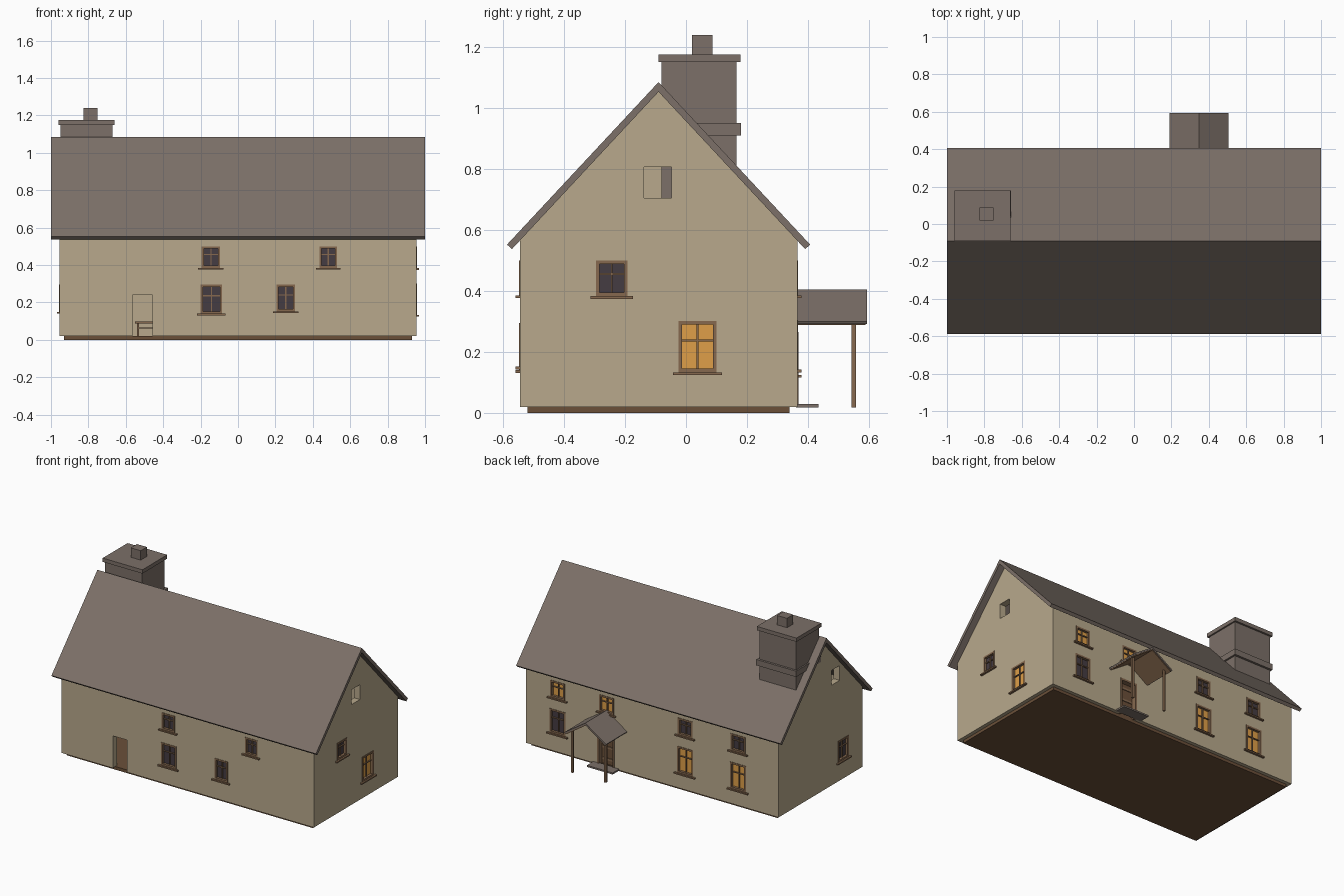
import bpy, bmesh
from mathutils import Vector

if "Cube" in bpy.data.objects:
    bpy.data.objects.remove(bpy.data.objects["Cube"])


def material(name, hexcode):
    m = bpy.data.materials.new(name)
    rgb = [int(hexcode[i:i + 2], 16) / 255 for i in (0, 2, 4)]
    m.diffuse_color = [((c + 0.055) / 1.055) ** 2.4 for c in rgb] + [1]
    m.use_nodes = True
    m.node_tree.nodes["Principled BSDF"].inputs["Base Color"].default_value = m.diffuse_color
    return m


PLASTER = material("plaster", "b8a98c")
SLATE = material("slate", "7c7068")
WOOD = material("wood", "86694f")
FLOOR = material("floor", "6b5039")
DARK = material("dark_glass", "453c42")
LIT = material("lit_glass", "df9f48")


def finish(name, bm, mat):
    bmesh.ops.recalc_face_normals(bm, faces=bm.faces[:])
    me = bpy.data.meshes.new(name)
    bm.to_mesh(me)
    bm.free()
    ob = bpy.data.objects.new(name, me)
    bpy.context.collection.objects.link(ob)
    if mat:
        me.materials.append(mat)
    return ob


def boxes(name, spans, mat=None):
    """One object from boxes, each span = (x0, x1, y0, y1, z0, z1)."""
    bm = bmesh.new()
    for x0, x1, y0, y1, z0, z1 in spans:
        vs = bmesh.ops.create_cube(bm, size=1)["verts"]
        for v in vs:
            v.co = Vector(((x0 + x1) / 2 + v.co.x * (x1 - x0),
                           (y0 + y1) / 2 + v.co.y * (y1 - y0),
                           (z0 + z1) / 2 + v.co.z * (z1 - z0)))
    return finish(name, bm, mat)


def prism(name, profile, a, b, axis, mat):
    """Extrude a (u, z) profile from a to b along x or y."""
    bm = bmesh.new()
    place = (lambda u, z: (a, u, z)) if axis == "x" else (lambda u, z: (u, a, z))
    face = bm.faces.new([bm.verts.new(place(u, z)) for u, z in profile])
    new = bmesh.ops.extrude_face_region(bm, geom=[face])["geom"]
    vec = (b - a, 0, 0) if axis == "x" else (0, b - a, 0)
    bmesh.ops.translate(bm, vec=vec, verts=[v for v in new if isinstance(v, bmesh.types.BMVert)])
    return finish(name, bm, mat)


# House extents
X, Y0, Y1, RIDGE = 0.955, -0.545, 0.365, -0.09
cuts = []


def span(side, u0, u1, d0, d1, z0, z1):
    """Box on a wall: u along the wall, d outward from its outer face."""
    if side == "front":
        return (u0, u1, Y0 - d1, Y0 - d0, z0, z1)
    if side == "back":
        return (u0, u1, Y1 + d0, Y1 + d1, z0, z1)
    if side == "right":
        return (X + d0, X + d1, u0, u1, z0, z1)
    return (-X - d1, -X - d0, u0, u1, z0, z1)


def window(side, u0, u1, z0, z1, glass):
    cuts.append(span(side, u0, u1, -0.1, 0.05, z0, z1))
    t, m, zm, w = 0.012, (u0 + u1) / 2, z0 + (z1 - z0) * 0.62, 0.003
    fr = [(u0, u0 + t, z0, z1), (u1 - t, u1, z0, z1),
          (u0 + t, u1 - t, z1 - t, z1), (u0 + t, u1 - t, z0, z0 + t)]
    bars = [(m - w, m + w, z0 + t, z1 - t), (u0 + t, u1 - t, zm - w, zm + w)]
    parts = [span(side, a, b, -0.045, 0.003, c, d) for a, b, c, d in fr]
    parts += [span(side, a, b, -0.022, -0.006, c, d) for a, b, c, d in bars]
    parts.append(span(side, u0 - 0.018, u1 + 0.018, -0.02, 0.014, z0 - 0.009, z0))
    boxes(side + "_window_frame", parts, WOOD)
    boxes(side + "_window_glass", [span(side, u0 + t, u1 - t, -0.02, -0.014, z0 + t, z1 - t)], glass)


# Windows
window("front", -0.195, -0.095, 0.385, 0.5, DARK)
window("front", 0.435, 0.53, 0.385, 0.5, DARK)
window("front", -0.2, -0.085, 0.14, 0.295, DARK)
window("front", 0.205, 0.305, 0.152, 0.295, DARK)
for x, hi, lo, z in ((0.715, LIT, DARK, 0.142), (-0.25, DARK, LIT, 0.125), (-0.65, DARK, LIT, 0.125)):
    window("back", x - 0.055, x + 0.055, 0.385, 0.5, hi)
    window("back", x - 0.06, x + 0.06, z, 0.305, lo)
window("back", 0.29, 0.4, 0.385, 0.5, LIT)
window("right", -0.295, -0.192, 0.383, 0.5, DARK)
window("right", -0.025, 0.1, 0.133, 0.302, LIT)
window("left", -0.39, -0.28, 0.15, 0.295, DARK)

# Door openings and gable vents
cuts += [span("front", -0.565, -0.457, -0.1, 0.05, 0.0, 0.24),
         span("back", 0.285, 0.415, -0.1, 0.05, 0.0, 0.265),
         span("right", -0.138, -0.047, -0.1, 0.05, 0.705, 0.806),
         span("left", -0.295, -0.205, -0.1, 0.05, 0.705, 0.806)]

# Hollow walls with openings cut out
walls = prism("walls", [(Y0, 0.02), (Y1, 0.02), (Y1, 0.57), (RIDGE, 1.055), (Y0, 0.57)], -X, X, "x", PLASTER)
room = boxes("room_cutter", [(-X + 0.045, X - 0.045, Y0 + 0.045, Y1 - 0.045, -1, 2)])
openings = boxes("opening_cutter", cuts)
for cutter in (room, openings):
    cutter.hide_render = True
    mod = walls.modifiers.new("cut", "BOOLEAN")
    mod.operation, mod.solver, mod.object = "DIFFERENCE", "EXACT", cutter
evaluated = walls.evaluated_get(bpy.context.evaluated_depsgraph_get())
baked = bpy.data.meshes.new_from_object(evaluated)
walls.modifiers.clear()
walls.data = baked
walls.data.materials.clear()
walls.data.materials.append(PLASTER)
for cutter in (room, openings):
    bpy.data.objects.remove(cutter)

# Floor slab
boxes("floor", [(-0.93, 0.93, -0.52, 0.34, 0.0, 0.0215)], FLOOR)

# Main roof, one slab per slope
for name, s in (("roof_front", -1), ("roof_back", 1)):
    prism(name, [(RIDGE, 1.085), (RIDGE + s * 0.497, 0.552), (RIDGE + s * 0.481, 0.537), (RIDGE, 1.053)],
          -1, 1, "x", SLATE)

# Chimney
boxes("chimney_stack", [(-0.948, -0.67, -0.08, 0.165, 0.02, 1.15)], SLATE)
boxes("chimney_band", [(-0.958, -0.657, -0.09, 0.18, 0.91, 0.95)], SLATE)
boxes("chimney_cap", [(-0.96, -0.66, -0.09, 0.178, 1.15, 1.176)], SLATE)
boxes("chimney_pot", [(-0.825, -0.75, 0.02, 0.087, 1.176, 1.24)], SLATE)

# Back door, recessed in its frame
boxes("door_frame", [span("back", 0.285, 0.299, -0.045, 0.004, 0.021, 0.265),
                     span("back", 0.401, 0.415, -0.045, 0.004, 0.021, 0.265),
                     span("back", 0.299, 0.401, -0.045, 0.004, 0.251, 0.265)], WOOD)
boxes("door_leaf", [span("back", 0.299, 0.401, -0.04, -0.03, 0.021, 0.251)], FLOOR)
boxes("door_rails", [span("back", 0.302, 0.398, -0.03, -0.025, z, z + 0.014) for z in (0.05, 0.13, 0.21)], WOOD)
boxes("door_step", [(0.25, 0.445, 0.36, 0.435, 0.018, 0.029)], SLATE)

# Porch on two posts
PX = 0.347
for name, s in (("left", -1), ("right", 1)):
    prism("porch_roof_" + name, [(PX, 0.404), (PX + s * 0.157, 0.3), (PX + s * 0.152, 0.291), (PX, 0.391)],
          0.355, 0.593, "y", SLATE)
    prism("porch_lining_" + name, [(PX, 0.391), (PX + s * 0.148, 0.2936), (PX + s * 0.145, 0.288), (PX, 0.385)],
          0.36, 0.588, "y", WOOD)
    x = PX + s * 0.125
    boxes("porch_post_" + name, [(x - 0.007, x + 0.007, 0.543, 0.558, 0.018, 0.305)], WOOD)

# Small table seen through the front opening
boxes("table", [(-0.55, -0.34, -0.3, -0.15, 0.088, 0.098)]
      + [(x, x + 0.01, y, y + 0.01, 0.0215, 0.088) for x in (-0.54, -0.36) for y in (-0.29, -0.17)]
      + [(-0.53, -0.36, -0.288, -0.282, 0.06, 0.066)], WOOD)
